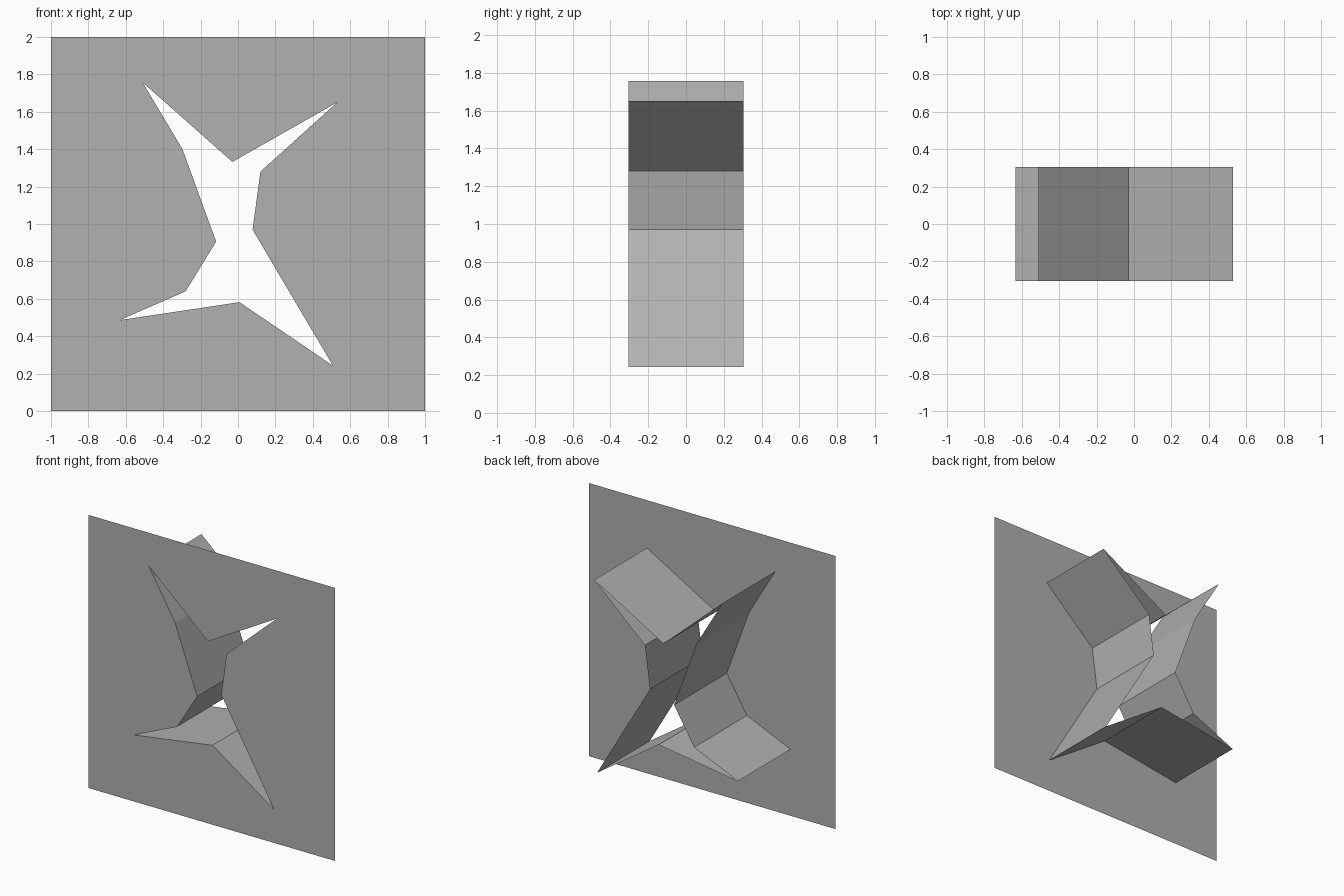
import bpy, bmesh
from mathutils import Vector

if "Cube" in bpy.data.objects:
    bpy.data.objects.remove(bpy.data.objects["Cube"])

FRONT, BACK = -0.305, 0.305

# Star-shaped opening (x, z), and the square panel around it
star = [(-0.51, 1.757), (-0.03, 1.332), (0.53, 1.65), (0.12, 1.28),
        (0.078, 0.97), (0.507, 0.243), (0.008, 0.582), (-0.633, 0.486),
        (-0.28, 0.64), (-0.117, 0.906), (-0.297, 1.40)]
square = [(-1, 0), (1, 0), (1, 2), (-1, 2)]

# Darker grey for all parts
grey = bpy.data.materials.new("dark_grey")
grey.diffuse_color = (0.44, 0.44, 0.44, 1)
grey.use_nodes = True
grey.node_tree.nodes["Principled BSDF"].inputs["Base Color"].default_value = grey.diffuse_color


def add_loop(bm, points, y):
    verts = [bm.verts.new((x, y, z)) for x, z in points]
    return verts, [bm.edges.new((verts[i - 1], verts[i])) for i in range(len(verts))]


def finish(bm, name):
    mesh = bpy.data.meshes.new(name)
    bm.to_mesh(mesh)
    bm.free()
    mesh.materials.append(grey)
    obj = bpy.data.objects.new(name, mesh)
    bpy.context.collection.objects.link(obj)
    return obj


# Thin front panel with the opening left empty
bm = bmesh.new()
edges = add_loop(bm, square, FRONT)[1] + add_loop(bm, star, FRONT)[1]
bmesh.ops.triangle_fill(bm, edges=edges, normal=Vector((0, -1, 0)))
bm.normal_update()
for f in bm.faces:
    if f.normal.y > 0:
        f.normal_flip()
finish(bm, "front_panel")

# Open tunnel walls running back from the opening
bm = bmesh.new()
front = add_loop(bm, star, FRONT)[0]
back = add_loop(bm, star, BACK)[0]
for i in range(len(star)):
    bm.faces.new((front[i - 1], front[i], back[i], back[i - 1]))
finish(bm, "star_tunnel_walls")
